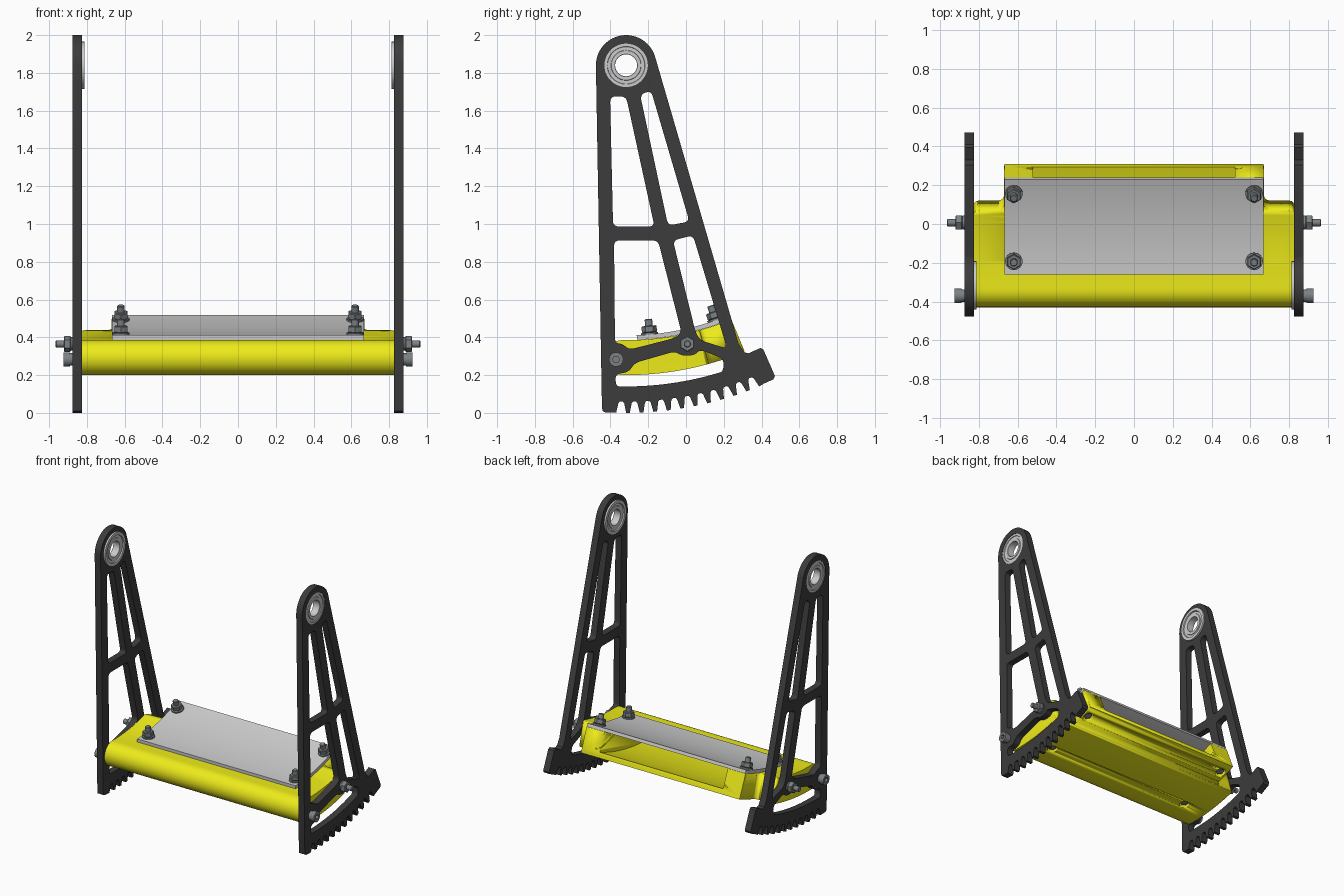
import bpy, bmesh
from math import sin, cos, pi, radians
from mathutils import Matrix, Vector

if "Cube" in bpy.data.objects:
    bpy.data.objects.remove(bpy.data.objects["Cube"])

PY, PZ = -0.317, 1.84          # swing pivot; most parts are concentric with it


def polar(r, deg):
    a = radians(deg)
    return (PY + r * sin(a), PZ - r * cos(a))


def arc(r, a0, a1, n):
    return [polar(r, a0 + (a1 - a0) * i / n) for i in range(n + 1)]


def circle(c, r, n=40, off=0.0):
    return [(c[0] + r * cos(off + 2 * pi * i / n), c[1] + r * sin(off + 2 * pi * i / n)) for i in range(n)]


def rounded(pts, d, n=5):
    out = []
    for i, p in enumerate(pts):
        p = Vector(p)
        a, b = Vector(pts[i - 1]) - p, Vector(pts[(i + 1) % len(pts)]) - p
        a = p + a.normalized() * min(d, a.length * 0.45)
        b = p + b.normalized() * min(d, b.length * 0.45)
        for k in range(n + 1):
            t = k / n
            out.append(tuple(a * (1 - t) ** 2 + p * 2 * t * (1 - t) + b * t * t))
    return out


def material(name, rgb):
    m = bpy.data.materials.new(name)
    m.diffuse_color = (*rgb, 1)
    m.use_nodes = True
    m.node_tree.nodes["Principled BSDF"].inputs["Base Color"].default_value = m.diffuse_color
    return m


BLACK = material("black", (0.045, 0.045, 0.045))
YELLOW = material("yellow", (0.85, 0.83, 0.01))
STEEL = material("steel", (0.2, 0.22, 0.23))
SIDE = Matrix(((0, 0, 1, 0), (1, 0, 0, 0), (0, 1, 0, 0), (0, 0, 0, 1)))   # profile (y, z), extruded along x


def activate(ob):
    bpy.ops.object.select_all(action='DESELECT')
    ob.select_set(True)
    bpy.context.view_layer.objects.active = ob


def finish(name, bm, mat=None):
    bmesh.ops.remove_doubles(bm, verts=bm.verts, dist=0.0001)
    bmesh.ops.recalc_face_normals(bm, faces=bm.faces)
    me = bpy.data.meshes.new(name)
    bm.to_mesh(me)
    bm.free()
    ob = bpy.data.objects.new(name, me)
    bpy.context.collection.objects.link(ob)
    if mat:
        me.materials.append(mat)
    activate(ob)
    bpy.ops.object.shade_smooth_by_angle(angle=radians(30))
    return ob


def prism(name, loops, half, mat=None, base=SIDE, at=(0, 0, 0)):
    """Filled outline with holes, extruded by half to both sides."""
    cu = bpy.data.curves.new(name + "_curve", 'CURVE')
    cu.dimensions, cu.fill_mode, cu.extrude = '2D', 'BOTH', half
    for loop in loops:
        sp = cu.splines.new('POLY')
        sp.points.add(len(loop) - 1)
        for q, p in zip(sp.points, loop):
            q.co = (p[0], p[1], 0, 1)
        sp.use_cyclic_u = True
    tmp = bpy.data.objects.new(name + "_tmp", cu)
    bpy.context.collection.objects.link(tmp)
    bpy.context.view_layer.update()
    me = tmp.evaluated_get(bpy.context.evaluated_depsgraph_get()).to_mesh()
    bm = bmesh.new()
    bm.from_mesh(me)
    bpy.data.objects.remove(tmp)
    bm.transform(Matrix.Translation(at) @ base)
    return finish(name, bm, mat)


def cyl(name, r, z0, z1, frame, n=24, mat=STEEL, bevel=0.0):
    bm = bmesh.new()
    bmesh.ops.create_cone(bm, cap_ends=True, segments=n, radius1=r, radius2=r, depth=abs(z1 - z0),
                          matrix=Matrix.Translation((0, 0, (z0 + z1) / 2)))
    if bevel:
        rim = [e for e in bm.edges if abs(e.verts[0].co.z - e.verts[1].co.z) < 1e-5]
        bmesh.ops.bevel(bm, geom=rim, offset=bevel, segments=1, affect='EDGES')
    bm.transform(frame)
    return finish(name, bm, mat)


def lathe(name, profile, frame, mat=None, n=48):
    bm = bmesh.new()
    vs = [bm.verts.new((r, 0, h)) for r, h in profile]
    es = [bm.edges.new((vs[i - 1], vs[i])) for i in range(len(vs))]
    bmesh.ops.spin(bm, geom=vs + es, axis=(0, 0, 1), cent=(0, 0, 0), angle=2 * pi, steps=n)
    bm.transform(frame)
    return finish(name, bm, mat)


def cut(ob, cutter):
    cutter.hide_render = True
    m = ob.modifiers.new("cut", 'BOOLEAN')
    m.operation, m.solver, m.object = 'DIFFERENCE', 'EXACT', cutter
    activate(ob)
    bpy.ops.object.modifier_apply(modifier="cut")
    bpy.data.objects.remove(cutter)


def radial(x, r, deg):
    """Frame on the arc whose local z points to the pivot."""
    return Matrix.Translation((x, *polar(r, deg))) @ Matrix.Rotation(radians(deg), 4, 'X')


# Swing arm outline: toothed bottom arc, stop block, two tangent edges, round top
outline = arc(1.84, -3.5, -1.62, 3)[:-1]
for i in range(11):
    g = -0.82 + 2.25 * i
    outline += [polar(1.84, g - 0.82), polar(1.79, g - 0.5), polar(1.78, g - 0.25),
                polar(1.78, g + 0.25), polar(1.79, g + 0.5), polar(1.84, g + 0.82)]
outline += arc(1.836, 23.4, 25.1, 2)
outline += [(0.471, 0.195), (0.41, 0.335), (0.395, 0.344), (0.33, 0.315), (0.305, 0.322), (0.278, 0.368)]
outline += [(PY + 0.16 * cos(radians(a)), PZ + 0.16 * sin(radians(a))) for a in range(16, 182, 5)]
outline += [(-0.445, 0.03), (-0.441, 0.01)]

# Arm windows
windows = [
    [(-0.402, 1.675), (-0.317, 1.675), (-0.167, 0.987), (-0.386, 0.987)],
    [(-0.243, 1.685), (-0.185, 1.706), (0.018, 1.013), (-0.095, 0.992)],
    [(-0.381, 0.913), (-0.148, 0.913), (-0.024, 0.425), (-0.065, 0.395), (-0.3, 0.335), (-0.335, 0.365), (-0.376, 0.37)],
    [(-0.069, 0.913), (0.037, 0.94), (0.217, 0.34), (0.075, 0.385), (0.05, 0.43)],
    arc(1.70, -1.8, 17.6, 16) + [(0.2, 0.285), (0.075, 0.335), (0.045, 0.305), (-0.02, 0.302), (-0.06, 0.325),
                                 (-0.27, 0.265), (-0.305, 0.215), (-0.375, 0.205)],
]
arm_loops = [outline] + [rounded(w, 0.03) for w in windows] + [circle((PY, PZ), 0.115, 48)]

for s, tag in ((1, "right"), (-1, "left")):
    prism(tag + "_swing_arm", arm_loops, 0.025, BLACK, at=(s * 0.85, 0, 0))
    out = Matrix.Diagonal((s, 1, 1, 1)) @ SIDE          # local z runs outward
    # Flanged bearing with recessed shields
    lathe(tag + "_bearing", [(0.058, 0.816), (0.08, 0.816), (0.082, 0.821), (0.1, 0.821), (0.102, 0.812), (0.125, 0.812),
                             (0.125, 0.825), (0.115, 0.825), (0.115, 0.872), (0.1, 0.872), (0.098, 0.867),
                             (0.08, 0.867), (0.078, 0.872), (0.06, 0.872), (0.058, 0.87)],
          Matrix.Translation((0, PY, PZ)) @ out)
    # Front socket screw
    f = Matrix.Translation((0, -0.37, 0.283)) @ out
    cyl(tag + "_screw_base", 0.033, 0.87, 0.905, f)
    prism(tag + "_screw_head", [circle((-0.37, 0.283), 0.038, 32), circle((-0.37, 0.283), 0.019, 6)],
          0.0175, STEEL, at=(s * 0.9075, 0, 0))
    # Rear stud with hex nut
    f = Matrix.Translation((0, 0.007, 0.365)) @ out
    cyl(tag + "_stud_washer", 0.036, 0.87, 0.885, f)
    cyl(tag + "_stud_nut", 0.042, 0.885, 0.922, f, 6, bevel=0.004)
    cyl(tag + "_stud", 0.019, 0.82, 0.965, f, bevel=0.004)

# Curved pan: concentric top and bottom, full round front
mid = polar(1.5475, -0.75)
nose = [(mid[0] + 0.0925 * cos(radians(a)), mid[1] + 0.0925 * sin(radians(a))) for a in range(100, 260, 10)]
pan = prism("pan", [arc(1.64, -0.75, 22.5, 20) + arc(1.455, 22.5, -0.75, 20) + nose], 0.825, YELLOW)

# Rear corner cut-outs leaving a narrower tongue with rounded corners
for s in (1, -1):
    corner = rounded([(0.67, 0.22), (0.67, 0), (0.8255, 0), (0.8255, -0.045), (0.92, -0.045), (0.92, 0.4), (0.6, 0.4), (0.6, 0.22)], 0.035)
    cut(pan, prism("corner_cutter", [[(s * x, y) for x, y in corner]], 0.2, base=radial(0, 1.55, 15.5)))

# Cavity open to the rear and closed above by the plate
cut(pan, prism("cavity_cutter", [arc(1.60, 4, 24, 16) + arc(1.40, 24, 4, 16)], 0.52))

# Curved top plate
prism("top_plate", [arc(1.454, 2.25, 22.5, 20) + arc(1.43, 22.5, 2.25, 20)], 0.668)

# Plate bolts, with recessed heads underneath
for s in (1, -1):
    for deg, tag in ((5, "front"), (19.4, "rear")):
        cut(pan, cyl("recess_cutter", 0.038, -0.05, 0.04, radial(s * 0.62, 1.64, deg)))
        cyl(tag + "_bolt_head", 0.03, 0.012, 0.045, radial(s * 0.62, 1.64, deg), 6)
        f = radial(s * 0.62, 1.43, deg)
        cyl(tag + "_bolt_washer", 0.045, -0.002, 0.01, f)
        cyl(tag + "_bolt_nut", 0.04, 0.01, 0.046, f, 6, bevel=0.004)
        cyl(tag + "_bolt_thread", 0.02, -0.01, 0.082, f, bevel=0.004)
